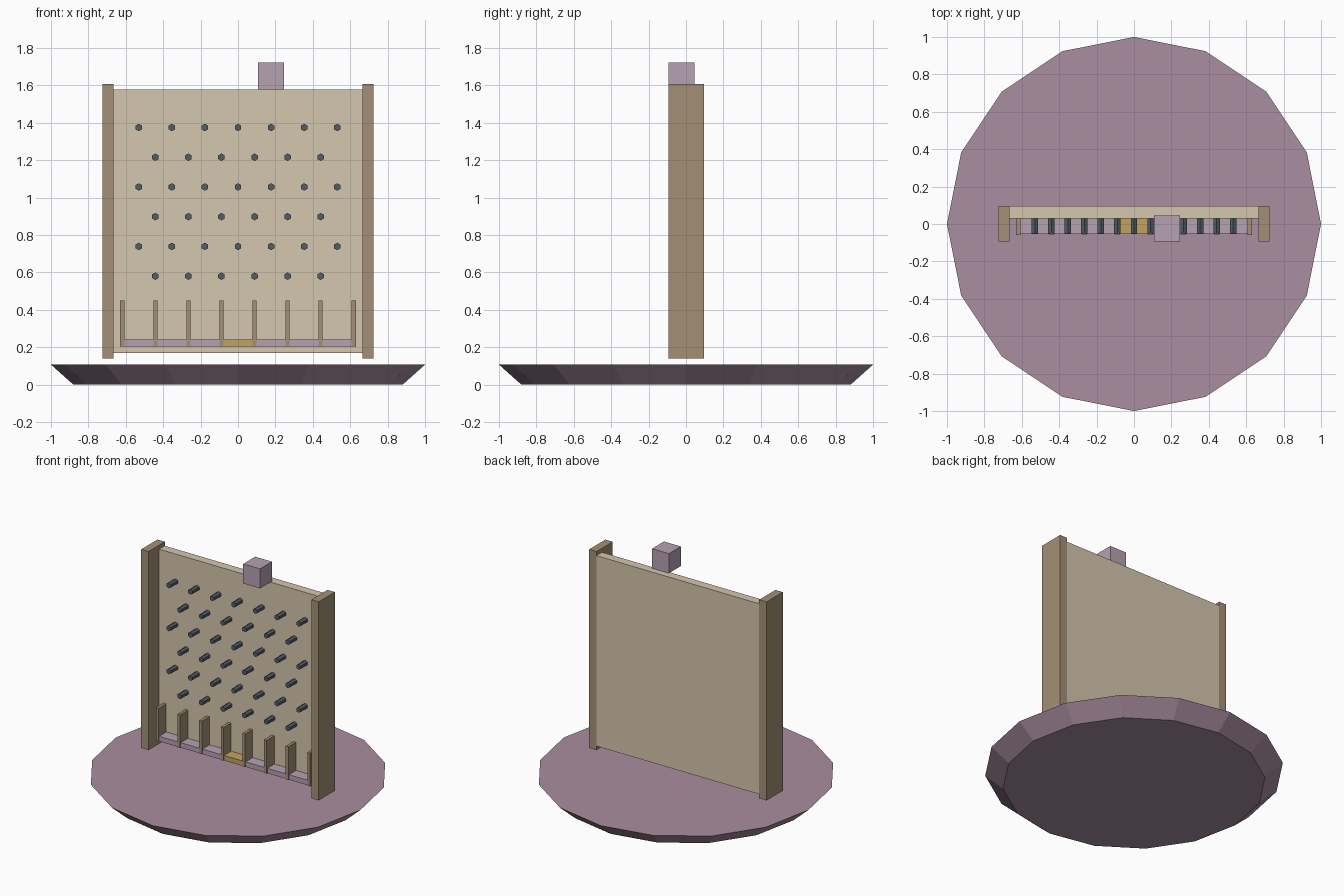
import bpy, math

if "Cube" in bpy.data.objects:
    bpy.data.objects.remove(bpy.data.objects["Cube"])

def mat(name, rgb):
    m = bpy.data.materials.new(name)
    m.diffuse_color = (*rgb, 1)
    m.use_nodes = True
    m.node_tree.nodes["Principled BSDF"].inputs["Base Color"].default_value = m.diffuse_color
    return m

MAUVE = mat("mauve", (0.40, 0.27, 0.35))
LILAC = mat("lilac", (0.47, 0.36, 0.45))
CREAM = mat("cream", (0.66, 0.57, 0.42))
WOOD = mat("wood", (0.37, 0.28, 0.18))
STEEL = mat("steel", (0.08, 0.11, 0.14))
GOLD = mat("gold", (0.54, 0.36, 0.12))

def box(name, x, y, z, m):
    """Box from (min, max) ranges on each axis."""
    bpy.ops.mesh.primitive_cube_add(size=1, location=[sum(r) / 2 for r in (x, y, z)])
    o = bpy.context.object
    o.scale = [r[1] - r[0] for r in (x, y, z)]
    bpy.ops.object.transform_apply(location=False, rotation=False, scale=True)
    o.name = name
    o.data.materials.append(m)
    return o

# Faceted dish base, wider at the top
bpy.ops.mesh.primitive_cone_add(vertices=16, radius1=0.88, radius2=1.0, depth=0.107,
                                location=(0, 0, 0.0535))
base = bpy.context.object
base.name = "base"
base.data.materials.append(MAUVE)

# Back board and side posts
box("back_board", (-0.665, 0.665), (0.03, 0.095), (0.17, 1.577), CREAM)
for side, x in (("left", (-0.725, -0.665)), ("right", (0.665, 0.725))):
    box(side + "_post", x, (-0.094, 0.095), (0.14, 1.607), WOOD)

# Staggered rows of hexagonal pegs
PITCH = 0.1768
for row in range(6):
    n = 7 - row % 2
    for i in range(n):
        bpy.ops.mesh.primitive_cylinder_add(
            vertices=6, radius=0.02, depth=0.085,
            location=((i - (n - 1) / 2) * PITCH, -0.0095, 1.375 - row * 0.159),
            rotation=(math.pi / 2, 0, 0))
        peg = bpy.context.object
        peg.name = f"peg_{row}_{i}"
        peg.data.materials.append(STEEL)

# Slot dividers
for i in range(8):
    x = (i - 3.5) * PITCH
    box(f"divider_{i}", (x - 0.011, x + 0.011), (-0.059, 0.03), (0.205, 0.45), WOOD)

# Slot floors, the middle one gold
for i in range(7):
    x = (i - 3) * PITCH
    box(f"slot_floor_{i}", (x - 0.0775, x + 0.0775), (-0.053, 0.03), (0.205, 0.242),
        GOLD if i == 3 else LILAC)

# Dropper block on top
box("dropper", (0.108, 0.245), (-0.093, 0.046), (1.577, 1.722), LILAC)
